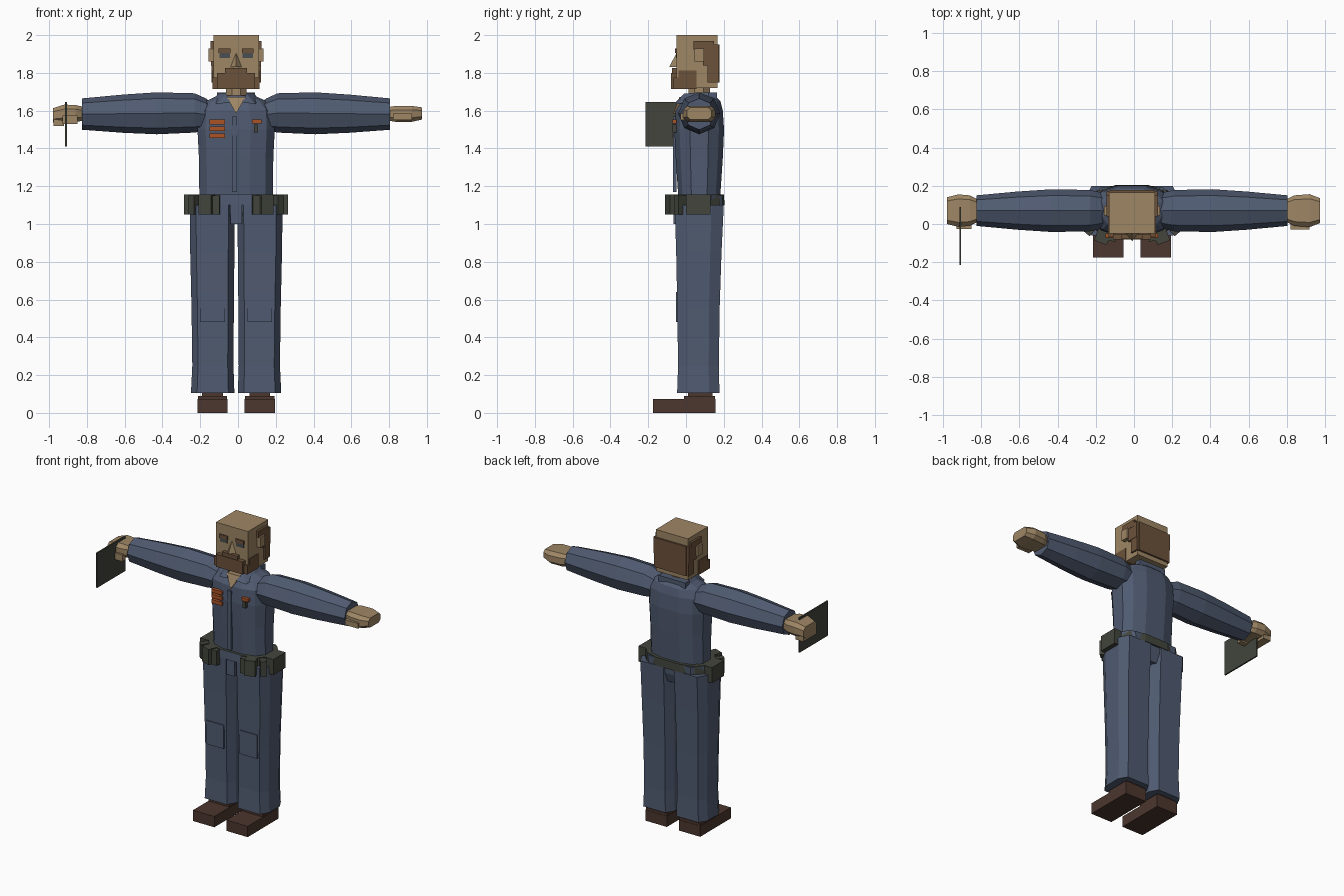
import bpy, bmesh, math
from mathutils import Vector, Matrix

if "Cube" in bpy.data.objects:
    bpy.data.objects.remove(bpy.data.objects["Cube"])

CX = -0.01   # body axis
CY = 0.07    # body depth centre


def material(name, *srgb):
    col = [((c / 255 + 0.055) / 1.055) ** 2.4 for c in srgb] + [1]
    m = bpy.data.materials.new(name)
    m.use_nodes = True
    m.diffuse_color = col
    m.node_tree.nodes["Principled BSDF"].inputs["Base Color"].default_value = col
    return m


BLUE = material("uniform_blue", 80, 91, 113)
SKIN = material("skin", 158, 134, 101)
HAIR = material("hair_brown", 108, 82, 59)
SHOE = material("shoe_brown", 76, 54, 46)
BELT = material("belt_green", 66, 69, 60)
ORANGE = material("badge_orange", 172, 84, 38)
EYE = material("eye_grey", 74, 78, 82)


def finish(name, bm, *mats):
    bmesh.ops.recalc_face_normals(bm, faces=bm.faces)
    bmesh.ops.translate(bm, verts=bm.verts, vec=(CX, 0, 0))
    me = bpy.data.meshes.new(name)
    bm.to_mesh(me)
    bm.free()
    for m in mats:
        me.materials.append(m)
    ob = bpy.data.objects.new(name, me)
    bpy.context.collection.objects.link(ob)
    return ob


def box(name, mat, x, y, z, turn=0):
    """Box from (min, max) ranges, optionally turned about its own z axis."""
    bm = bmesh.new()
    bmesh.ops.create_cube(bm, size=1)
    size = [r[1] - r[0] for r in (x, y, z)]
    mid = Vector([(r[0] + r[1]) / 2 for r in (x, y, z)])
    bm.transform(Matrix.Translation(mid) @ Matrix.Rotation(turn, 4, "Z")
                 @ Matrix.Diagonal((*size, 1)))
    return finish(name, bm, mat)


def pair(name, mat, x, y, z, turn=0):
    for s, side in ((1, "left_"), (-1, "right_")):
        box(side + name, mat, sorted((s * x[0], s * x[1])), y, z, s * turn)


def hull(name, mat, pts):
    bm = bmesh.new()
    for p in pts:
        bm.verts.new(p)
    bmesh.ops.convex_hull(bm, input=bm.verts)
    return finish(name, bm, mat)


def loft(rings, shape, place):
    """Skin a unit cross-section through rings (t, centre u, centre v, ru, rv)."""
    bm = bmesh.new()
    loops = [[bm.verts.new(place(t, cu + ru * a, cv + rv * b)) for a, b in shape]
             for t, cu, cv, ru, rv in rings]
    n = len(shape)
    for lo, hi in zip(loops, loops[1:]):
        for i in range(n):
            bm.faces.new((lo[i], lo[(i + 1) % n], hi[(i + 1) % n], hi[i]))
    bm.faces.new(loops[0])
    bm.faces.new(loops[-1])
    return bm


def polygon(n, power=1.0, start=0.0):
    f = lambda c: math.copysign(abs(c) ** power, c) if abs(c) > 1e-6 else 0
    ang = [start + 2 * math.pi * i / n for i in range(n)]
    return [(f(math.cos(a)), f(math.sin(a))) for a in ang]


def upright(t, u, v):
    return (u, v, t)


OCT = polygon(8)
ROUND = polygon(12, 0.75, math.pi / 12)
SLAB = [(1, -.5), (1, .5), (.72, 1), (-.72, 1), (-1, .5), (-1, -.5), (-.72, -1), (.72, -1)]

# torso and hips
torso = [(1.08, 0, CY, .205, .12), (1.16, 0, CY, .2, .115), (1.35, 0, CY, .202, .128),
         (1.5, 0, CY, .21, .135), (1.6, 0, CY, .205, .128), (1.65, 0, CY + .01, .165, .105),
         (1.68, 0, CY + .01, .1, .075)]
finish("jacket", loft(torso, ROUND, upright), BLUE)
finish("hips", loft([(1.0, 0, CY, .08, .1), (1.06, 0, CY, .215, .12),
                     (1.15, 0, CY, .222, .125)], SLAB, upright), BLUE)
box("zip_flap", BLUE, (-.022, .004), (-.068, -.05), (1.17, 1.57))
box("fly", BLUE, (-.03, .03), (-.066, -.02), (1.0, 1.1))

# neck, open shirt front and collar
finish("neck", loft([(1.58, 0, CY, .062, .065), (1.73, 0, CY, .058, .062)],
                    polygon(8, 1, math.pi / 8), upright), SKIN)
hull("open_neck", SKIN, [(-.05, -.035, 1.672), (.05, -.035, 1.672), (0, -.068, 1.585),
                         (-.04, .03, 1.672), (.04, .03, 1.672), (0, -.03, 1.585)])
for s, side in ((1, "left_"), (-1, "right_")):
    hull(side + "collar", BLUE, [(s * .03, -.055, 1.645), (s * .1, -.045, 1.635),
                                 (s * .125, .05, 1.655), (s * .055, -.01, 1.69),
                                 (s * .09, .05, 1.695), (s * .09, .12, 1.695),
                                 (s * .12, .12, 1.66)])
box("collar_back", BLUE, (-.1, .1), (.12, .165), (1.65, 1.695))

# sleeves
sleeve = [(.13, CY, 1.58, .07, .06), (.16, CY, 1.58, .095, .085), (.22, CY, 1.588, .108, .104),
          (.42, CY, 1.586, .112, .111), (.6, CY, 1.584, .1, .101), (.815, CY, 1.582, .08, .083)]
for s, side in ((1, "left_"), (-1, "right_")):
    finish(side + "sleeve", loft(sleeve, OCT, lambda t, u, v: (s * t, u, v)), BLUE)

# open left hand, curled right hand
left = [(.8, CY, 1.583, .055, .035), (.85, CY, 1.583, .08, .043),
        (.93, CY, 1.583, .086, .042), (.985, CY, 1.585, .065, .032)]
right = [(.8, CY, 1.583, .055, .035), (.85, CY, 1.585, .08, .045),
         (.91, CY, 1.585, .085, .047), (.97, CY, 1.575, .07, .038)]
finish("left_hand", loft(left, SLAB, lambda t, u, v: (t, u, v)), SKIN)
finish("right_hand", loft(right, SLAB, lambda t, u, v: (-t, u, v)), SKIN)
box("left_thumb", SKIN, (.83, .93), (-.028, .01), (1.55, 1.585))
box("right_thumb", SKIN, (-.92, -.84), (-.025, .01), (1.53, 1.575))
box("right_fingers", SKIN, (-.968, -.91), (0, .14), (1.52, 1.57))

# flat board held in the right hand
box("board", BELT, (-.905, -.895), (-.215, .09), (1.41, 1.645))

# legs with knee pads, ankles and shoes
leg = [(.105, .124, .065, .115, .112), (.25, .123, .066, .109, .108),
       (.55, .124, .066, .112, .112), (.85, .126, .068, .117, .12),
       (1.1, .126, .07, .12, .13)]
for s, side in ((1, "left_"), (-1, "right_")):
    finish(side + "trouser_leg", loft(leg, SLAB, lambda t, u, v: (s * u, v, t)), BLUE)
    hull(side + "shoe", SHOE, [(s * x, y, z) for x in (.045, .205)
                               for y in (-.175, .155) for z in (0, .073)])
pair("knee_pad", BLUE, (.06, .19), (-.054, -.03), (.48, .64))
pair("shoe_heel", SHOE, (.047, .203), (-.01, .153), (.05, .09))
pair("ankle", SHOE, (.07, .18), (.01, .14), (.08, .14))

# belt, plain uniform cloth at the front middle
bm = loft([(1.1, 0, CY, .238, .137), (1.155, 0, CY, .235, .135)], ROUND, upright)
bm.normal_update()
for f in bm.faces:
    c = f.calc_center_median()
    f.material_index = int(abs(c.x) < .05 and c.y < 0)
finish("belt", bm, BELT, BLUE)
pair("side_pouch", BELT, (.215, .275), (0, .13), (1.05, 1.155))
pair("front_pouch", BELT, (.12, .19), (-.1, -.035), (1.05, 1.155), .35)
pair("small_pouch", BELT, (.085, .125), (-.09, -.03), (1.05, 1.15), .1)
pair("hip_pouch", BELT, (.195, .235), (-.06, .01), (1.05, 1.15), .7)

# chest badges
for i in range(3):
    z = 1.54 - i * .036
    box("stripe_badge", ORANGE, (-.14, -.06), (-.072, -.05), (z - .012, z + .012))
box("name_badge", ORANGE, (.085, .135), (-.071, -.05), (1.532, 1.552))
box("pocket_pen", BELT, (.095, .115), (-.071, -.05), (1.485, 1.528))

# head, ears and nose
box("head", SKIN, (-.12, .12), (-.05, .166), (1.72, 2.0))
pair("ear", SKIN, (.115, .146), (.045, .095), (1.86, 1.93))
hull("nose", SKIN, [(-.03, -.05, 1.83), (.03, -.05, 1.83), (0, -.09, 1.83), (0, -.05, 1.905)])

# eyes under dark brows
pair("brow", HAIR, (.03, .092), (-.058, -.045), (1.905, 1.93))
pair("eye", EYE, (.033, .089), (-.054, -.045), (1.88, 1.905))

# beard and moustache
box("beard", HAIR, (-.125, .125), (-.065, .055), (1.715, 1.775))
box("chin_beard", HAIR, (-.1, .1), (-.08, -.04), (1.715, 1.8))
box("moustache", HAIR, (-.058, .058), (-.075, -.04), (1.79, 1.825))
pair("sideburn", HAIR, (.11, .125), (-.04, .055), (1.77, 1.812))

# cropped hair stepping down behind the ears
box("hair_back", HAIR, (-.115, .115), (.15, .178), (1.75, 1.95))
pair("hair_top_step", HAIR, (.11, .135), (.04, .148), (1.925, 1.97))
pair("hair_mid_step", HAIR, (.11, .133), (.09, .172), (1.84, 1.95))
pair("hair_low_step", HAIR, (.11, .131), (.115, .172), (1.75, 1.85))
